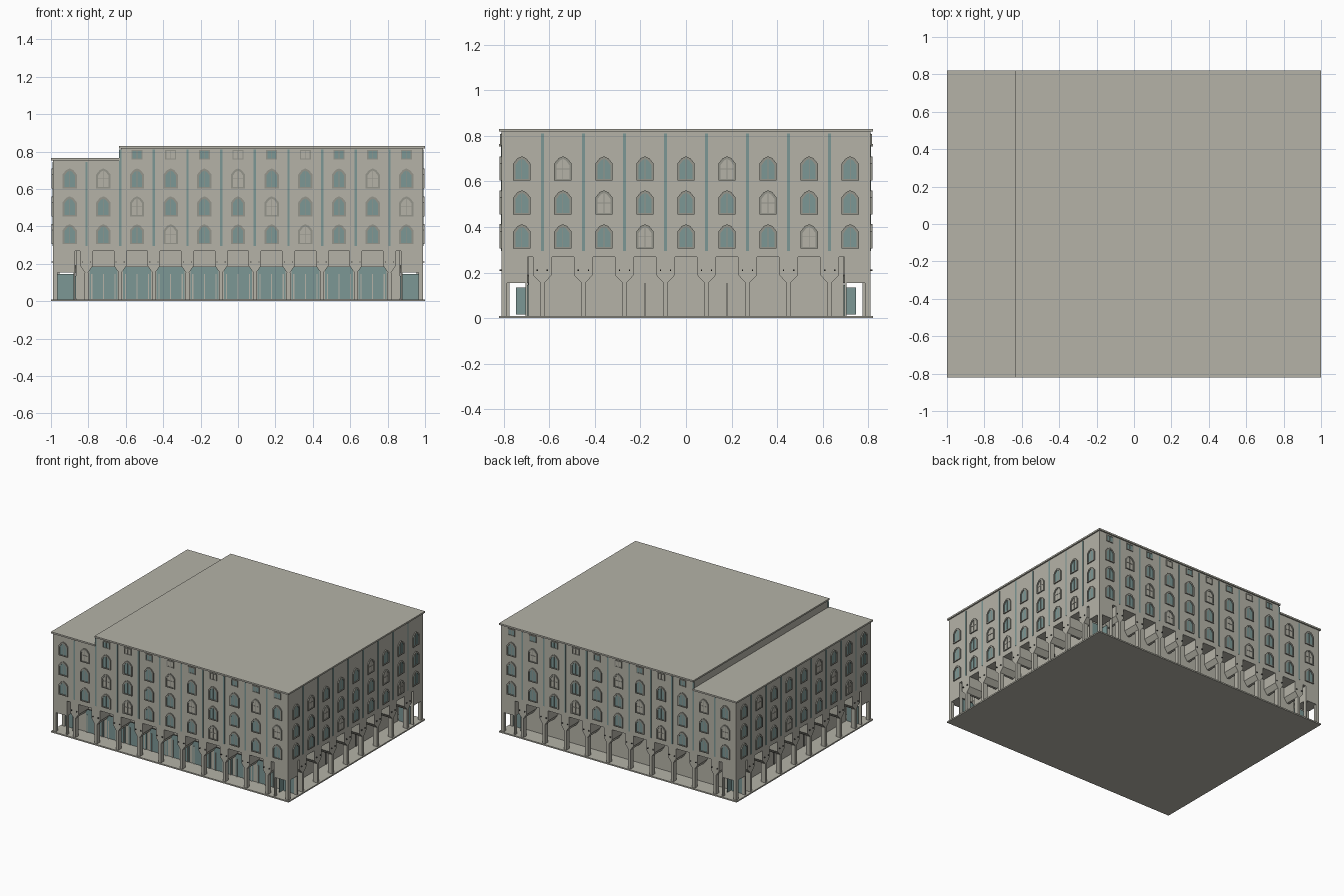
import bpy
import bmesh
import math
from mathutils import Matrix

cube = bpy.data.objects.get("Cube")
if cube:
    bpy.data.objects.remove(cube, do_unlink=True)


def material(name, colour):
    m = bpy.data.materials.new(name)
    m.use_nodes = True
    m.diffuse_color = (*colour, 1)
    bsdf = m.node_tree.nodes["Principled BSDF"]
    bsdf.inputs["Base Color"].default_value = (*colour, 1)
    bsdf.inputs["Roughness"].default_value = 0.8
    return m


STONE = material("warm grey stone", (0.46, 0.45, 0.39))
TRIM = material("trim grey", (0.30, 0.30, 0.26))
GLASS = material("teal glass", (0.20, 0.31, 0.30))
DARK = material("dark metal", (0.06, 0.06, 0.055))

HX, HY = 0.99, 0.81          # wall planes
CX, CY = 0.865, 0.69         # ground floor core
BAY = 0.18
SPRING, CEIL = 0.155, 0.268  # arcade levels


class Part:
    """Collects prisms into one object."""

    def __init__(self, name, mat, matrix=None):
        self.name, self.mat = name, mat
        self.matrix = matrix or Matrix()
        self.bm = bmesh.new()

    def prism(self, pts, y0, y1):
        # extrude an outline in the x-z plane from y0 to y1
        a = [self.bm.verts.new((x, y0, z)) for x, z in pts]
        b = [self.bm.verts.new((x, y1, z)) for x, z in pts]
        self.bm.faces.new(a)
        self.bm.faces.new(b[::-1])
        for i in range(len(pts)):
            j = (i + 1) % len(pts)
            self.bm.faces.new((a[j], a[i], b[i], b[j]))

    def box(self, x0, x1, y0, y1, z0, z1):
        self.prism([(x0, z0), (x1, z0), (x1, z1), (x0, z1)], y0, y1)

    def ring(self, outer, inner, y0, y1):
        for i in range(len(outer)):
            j = (i + 1) % len(outer)
            self.prism([outer[i], outer[j], inner[j], inner[i]], y0, y1)

    def finish(self):
        if not self.bm.verts:
            self.bm.free()
            return
        self.bm.transform(self.matrix)
        bmesh.ops.recalc_face_normals(self.bm, faces=self.bm.faces)
        mesh = bpy.data.meshes.new(self.name)
        self.bm.to_mesh(mesh)
        self.bm.free()
        mesh.materials.append(self.mat)
        bpy.context.collection.objects.link(bpy.data.objects.new(self.name, mesh))


def single_box(name, mat, *dims):
    p = Part(name, mat)
    p.box(*dims)
    p.finish()


# Main masses, base and overhanging roofs
single_box("base_slab", STONE, -1, 1, -0.82, 0.82, 0, 0.01)
single_box("ground_floor_core", STONE, -CX, CX, -CY, CY, 0.01, CEIL)
single_box("main_block", STONE, -0.625, HX, -HY, HY, CEIL, 0.82)
single_box("low_block", STONE, -HX, -0.625, -HY, HY, CEIL, 0.755)
single_box("main_roof", STONE, -0.635, 1, -0.82, 0.82, 0.818, 0.83)
single_box("low_roof", STONE, -1, -0.63, -0.82, 0.82, 0.753, 0.765)

# Open corners: ceiling block, corner pier, thin posts and glazed screens
blocks, screens = Part("corner_supports", STONE), Part("corner_screens", GLASS)


def mirrored_box(part, sx, sy, x0, x1, y0, y1, z0, z1):
    xs, ys = sorted((sx * x0, sx * x1)), sorted((sy * y0, sy * y1))
    part.box(*xs, *ys, z0, z1)


for sx in (-1, 1):
    for sy in (-1, 1):
        mirrored_box(blocks, sx, sy, 0.872, HX, 0.695, HY, SPRING, CEIL)
        mirrored_box(blocks, sx, sy, 0.965, HX, 0.785, HY, 0.01, SPRING)
        mirrored_box(blocks, sx, sy, 0.872, 0.88, 0.785, HY, 0.01, SPRING)
        mirrored_box(blocks, sx, sy, 0.965, HX, 0.695, 0.703, 0.01, SPRING)
        mirrored_box(screens, sx, sy, 0.872, 0.965, 0.692, 0.697, 0.01, 0.145)
        mirrored_box(screens, sx, sy, 0.866, 0.871, 0.69, 0.745, 0.015, 0.135)
blocks.finish()
screens.finish()


def window_outline(u, z, w, h):
    half = [(w, 0), (w, 0.7 * h), (0.5 * w, 0.92 * h), (0, h)]
    left = [(-x, y) for x, y in half[2::-1]]
    return [(u + x, z + y) for x, y in half + left]


def build_side(side, angle, wall, core, count, neck):
    rot = Matrix.Rotation(angle, 4, 'Z')
    parts = {key: Part(f"{side}_{key}", mat, rot) for key, mat in (
        ("arcade", STONE), ("window_frames", TRIM), ("window_glass", GLASS),
        ("window_blinds", STONE), ("glazing_bars", TRIM), ("wall_strips", GLASS),
        ("shop_glass", GLASS), ("shop_mullions", STONE), ("wall_lamps", DARK),
        ("door_seams", DARK))}
    arcade, lamps = parts["arcade"], parts["wall_lamps"]
    frames, bars = parts["window_frames"], parts["glazing_bars"]
    centres = [(i - (count - 1) / 2) * BAY for i in range(count)]
    long_side = side in ("front", "back")

    def world_x(u):
        return {"front": u, "back": -u, "right": 1, "left": -1}[side]

    # Vaulted spandrels on slim piers, with wall strips above
    for c in centres[:-1]:
        m, n = c + BAY / 2, BAY / 2 - neck
        half = [(n, CEIL), (n, 0.19), (0.009, SPRING)]
        outline = half + [(-x, z) for x, z in half[::-1]]
        arcade.prism([(m + x, z) for x, z in outline], -wall, -core)
        arcade.box(m - 0.011, m + 0.011, -wall, -wall + 0.035, 0.01, SPRING)
        top = 0.745 if world_x(m) < -0.7 else 0.81
        parts["wall_strips"].box(m - 0.006, m + 0.006, -wall - 0.002, -wall + 0.002, 0.295, top)
        for s in (-0.022, 0.022):
            lamps.box(m + s - 0.003, m + s + 0.003, -wall - 0.008, -wall, 0.207, 0.213)

    # Three rows of arched windows
    for i, c in enumerate(centres):
        for row in range(3):
            z = 0.305 + 0.149 * row
            blind = (i + row) % 4 == 3
            outer = window_outline(c, z, 0.038, 0.107)
            inner = window_outline(c, z + 0.007, 0.028, 0.088)
            frames.ring(outer, inner, -wall - 0.008, -wall)
            pane = parts["window_blinds" if blind else "window_glass"]
            pane.prism(inner, -wall - 0.003, -wall)
            bars.box(c - 0.0015, c + 0.0015, -wall - 0.005, -wall, z + 0.007, z + 0.093)
            if blind:
                bars.box(c - 0.028, c + 0.028, -wall - 0.005, -wall, z + 0.05, z + 0.053)
        # Small attic windows on the tall block
        if long_side and world_x(c) > -0.6:
            k = round(world_x(c) / BAY) + 5
            sq = [[(c - w, 0.783 - h), (c + w, 0.783 - h), (c + w, 0.783 + h), (c - w, 0.783 + h)]
                  for w, h in ((0.029, 0.025), (0.023, 0.019))]
            frames.ring(*sq, -wall - 0.006, -wall)
            pane = parts["window_blinds" if k in (3, 5, 7) else "window_glass"]
            pane.prism(sq[1], -wall - 0.003, -wall)
            bars.box(c - 0.0015, c + 0.0015, -wall - 0.005, -wall, 0.764, 0.802)

    # Shopfront glazing behind the front arcade, plain doors elsewhere
    for c in centres[1:-1]:
        if side == "front":
            parts["shop_glass"].box(c - 0.075, c + 0.075, -core - 0.004, -core, 0.012, 0.183)
            for s in (-0.062, 0, 0.062):
                parts["shop_mullions"].box(c + s - 0.003, c + s + 0.003, -core - 0.008, -core, 0.01, 0.145)
            parts["door_seams"].box(c - 0.08, c + 0.08, -core - 0.006, -core, 0.183, 0.187)
        elif not long_side and abs(abs(c) - BAY) < 0.01:
            parts["door_seams"].box(c - 0.003, c + 0.003, -core - 0.004, -core, 0.01, SPRING)

    for p in parts.values():
        p.finish()


build_side("front", 0, HY, CY, 11, 0.056)
build_side("right", math.pi / 2, HX, CX, 9, 0.048)
build_side("back", math.pi, HY, CY, 11, 0.056)
build_side("left", -math.pi / 2, HX, CX, 9, 0.048)
